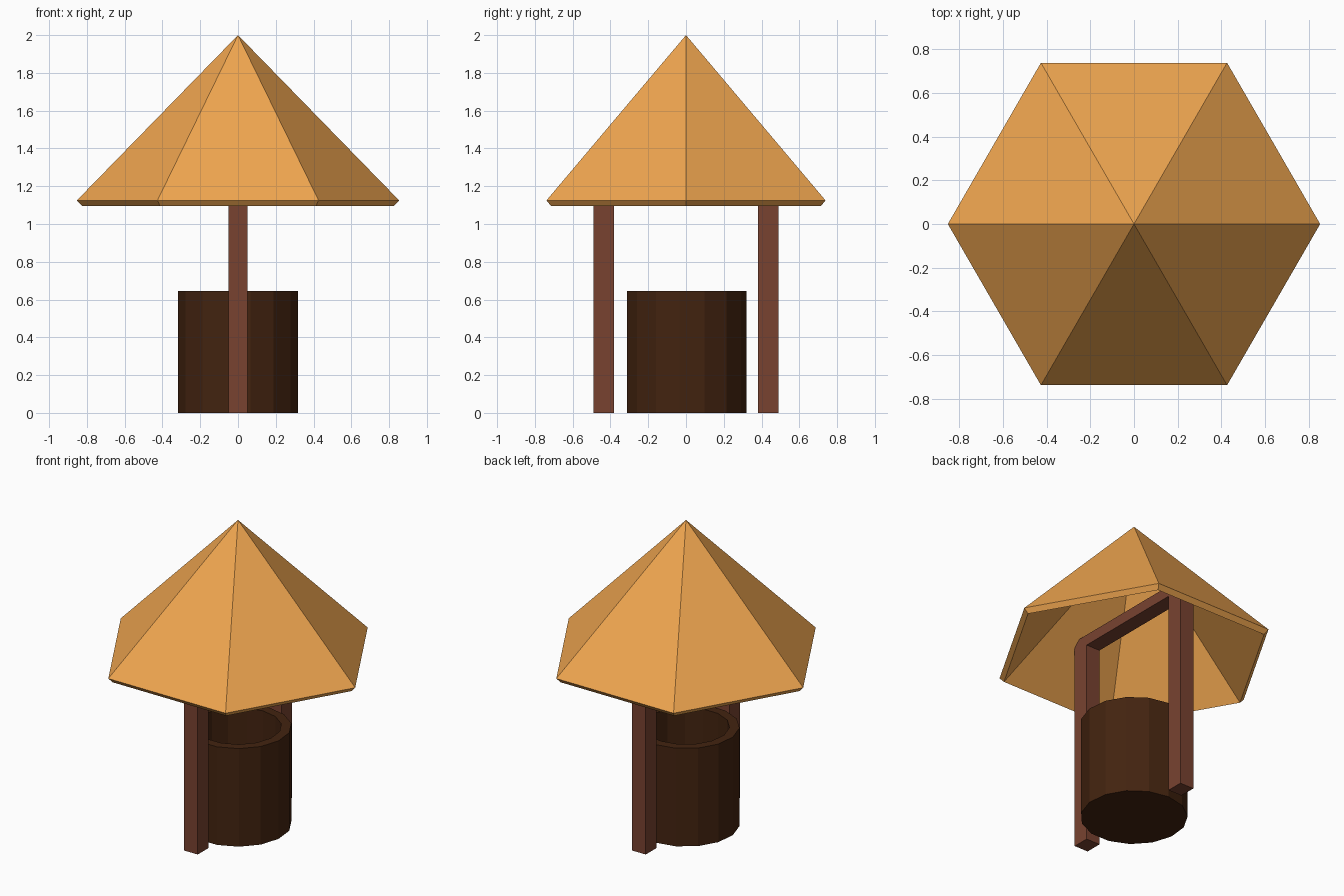
import bpy, bmesh
from math import sin, cos, pi

if "Cube" in bpy.data.objects:
    bpy.data.objects.remove(bpy.data.objects["Cube"])


def material(name, color):
    m = bpy.data.materials.new(name)
    m.diffuse_color = (*color, 1)
    m.use_nodes = True
    m.node_tree.nodes["Principled BSDF"].inputs["Base Color"].default_value = m.diffuse_color
    return m


def add_object(name, bm, mat):
    bmesh.ops.recalc_face_normals(bm, faces=bm.faces)
    mesh = bpy.data.meshes.new(name)
    bm.to_mesh(mesh)
    bm.free()
    mesh.materials.append(mat)
    ob = bpy.data.objects.new(name, mesh)
    bpy.context.collection.objects.link(ob)
    return ob


def lathe(name, profile, sides, start, mat):
    """Faceted closed solid from (radius, z) points; radius 0 is a single pole."""
    bm = bmesh.new()
    rings = []
    for r, z in profile:
        if r == 0:
            rings.append([bm.verts.new((0, 0, z))] * sides)
        else:
            rings.append([bm.verts.new((r * cos(start + 2 * pi * i / sides),
                                        r * sin(start + 2 * pi * i / sides), z))
                          for i in range(sides)])
    for a, b in zip(rings, rings[1:]):
        for i in range(sides):
            j = (i + 1) % sides
            bm.faces.new(dict.fromkeys((a[i], a[j], b[j], b[i])))
    # flat caps where the profile stops short of the axis
    for ring, (r, _) in zip((rings[0], rings[-1]), (profile[0], profile[-1])):
        if r:
            bm.faces.new(ring)
    return add_object(name, bm, mat)


straw = material("roof_orange", (0.87, 0.38, 0.08))
wood = material("frame_brown", (0.19, 0.055, 0.03))
dark = material("well_dark_brown", (0.056, 0.017, 0.005))

# Hollow hexagonal roof shell
lathe("roof", [(0, 2.0), (0.853, 1.125), (0.825, 1.095), (0, 1.943)], 6, 0, straw)

# Well wall: 15-sided tub with a thick rim
lathe("well_tub", [(0.32, 0), (0.32, 0.645), (0.26, 0.645), (0.26, 0.06)],
      15, pi / 2, dark)

# Post frame: two posts joined by a crossbeam with clipped outer corners
half = [(0.38, 1.335), (0.38, 0), (0.49, 0), (0.49, 1.37), (0.445, 1.405)]
outline = half + [(-y, z) for y, z in reversed(half)]
bm = bmesh.new()
face = bm.faces.new([bm.verts.new((-0.05, y, z)) for y, z in outline])
ext = bmesh.ops.extrude_face_region(bm, geom=[face], use_keep_orig=True)
bmesh.ops.translate(bm, vec=(0.1, 0, 0),
                    verts=[v for v in ext["geom"] if isinstance(v, bmesh.types.BMVert)])
add_object("post_frame", bm, wood)
